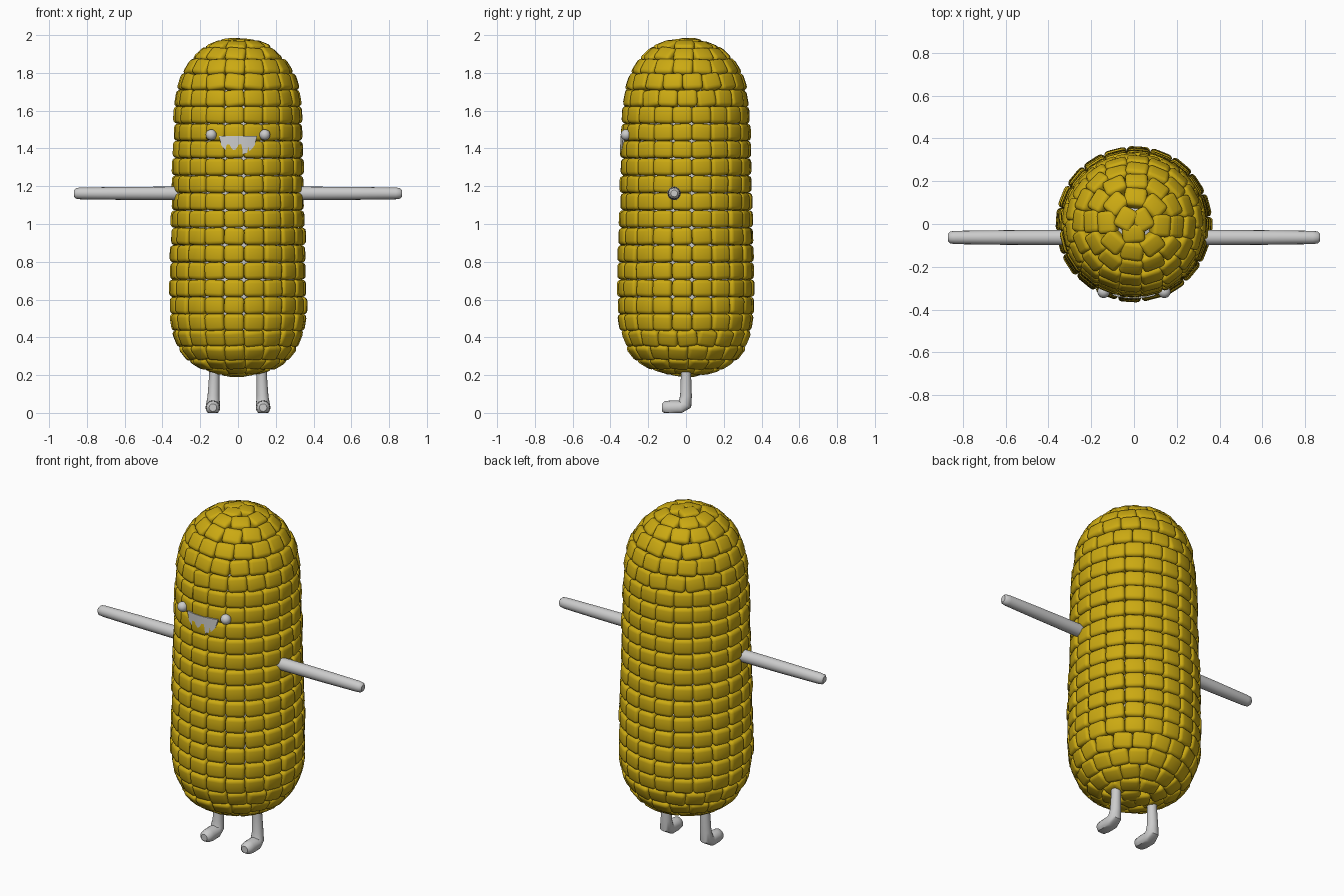
import bpy, bmesh, math, random
from mathutils import Vector, Matrix

if "Cube" in bpy.data.objects:
    bpy.data.objects.remove(bpy.data.objects["Cube"])

random.seed(4)


def material(name, rgb):
    m = bpy.data.materials.new(name)
    m.diffuse_color = (*rgb, 1)
    m.use_nodes = True
    m.node_tree.nodes["Principled BSDF"].inputs["Base Color"].default_value = m.diffuse_color
    return m


YELLOW = material("kernel yellow", (0.60, 0.40, 0.006))
GREY = material("plain grey", (0.60, 0.60, 0.60))


def finish(name, bm, mat, angle=40):
    """Turn a bmesh into a smooth shaded object with sharp edges kept."""
    bmesh.ops.recalc_face_normals(bm, faces=bm.faces)
    me = bpy.data.meshes.new(name)
    bm.to_mesh(me)
    bm.free()
    me.materials.append(mat)
    me.shade_smooth()
    me.set_sharp_from_angle(angle=math.radians(angle))
    ob = bpy.data.objects.new(name, me)
    bpy.context.collection.objects.link(ob)
    return ob


def tube(name, points, radii, mat, n=16):
    """Sweep a round section of changing radius along a path, kept above the floor."""
    bm = bmesh.new()
    pts = [Vector(p) for p in points]
    rings = []
    for i, (p, r) in enumerate(zip(pts, radii)):
        t = (pts[min(i + 1, len(pts) - 1)] - pts[max(i - 1, 0)]).normalized()
        side = Vector((1, 0, 0)) if abs(t.x) < 0.7 else Vector((0, 1, 0))
        up = t.cross(side).normalized()
        ring = []
        for k in range(n):
            a = 2 * math.pi * k / n
            q = p + (side * math.cos(a) + up * math.sin(a)) * r
            q.z = max(q.z, 0)
            ring.append(bm.verts.new(q))
        rings.append(ring)
    for a, b in zip(rings, rings[1:]):
        for k in range(n):
            bm.faces.new((a[k], a[(k + 1) % n], b[(k + 1) % n], b[k]))
    bm.faces.new(rings[0])
    bm.faces.new(rings[-1])
    return finish(name, bm, mat)


# Cob outline (radius, height), walked by arc length
PROFILE = [(0, 0.19), (0.13, 0.21), (0.23, 0.25), (0.30, 0.32), (0.345, 0.42),
           (0.363, 0.53), (0.36, 0.8), (0.35, 1.1), (0.344, 1.4), (0.336, 1.62),
           (0.31, 1.76), (0.26, 1.86), (0.18, 1.94), (0.08, 1.98), (0, 1.985)]
LENGTHS = [math.dist(a, b) for a, b in zip(PROFILE, PROFILE[1:])]
TOTAL = sum(LENGTHS)


def at(s):
    s = min(max(s, 0), TOTAL)
    for a, b, d in zip(PROFILE, PROFILE[1:], LENGTHS):
        if s <= d:
            f = s / d
            return Vector((a[0] + (b[0] - a[0]) * f, a[1] + (b[1] - a[1]) * f))
        s -= d
    return Vector(PROFILE[-1])


def normal(s):
    t = (at(s + 0.05) - at(s - 0.05)).normalized()
    return Vector((t.y, -t.x))


# Inner cob: turned core sitting below the kernels
bm = bmesh.new()
N = 40
rings = []
for i in range(33):
    s = TOTAL * i / 32
    p = at(s) - normal(s) * 0.05
    r = max(p.x, 0.002)
    rings.append([bm.verts.new((r * math.cos(2 * math.pi * k / N),
                                r * math.sin(2 * math.pi * k / N), p.y))
                  for k in range(N)])
for a, b in zip(rings, rings[1:]):
    for k in range(N):
        bm.faces.new((a[k], a[(k + 1) % N], b[(k + 1) % N], b[k]))
bm.faces.new(rings[0])
bm.faces.new(rings[-1])
finish("inner_cob", bm, GREY)

# One kernel: rounded block, x wide, y tall, z outward, narrower at its root
WIDTH, HEIGHT, DEPTH = 0.112, 0.094, 0.085
bm = bmesh.new()
bmesh.ops.create_cube(bm, size=1)
bmesh.ops.scale(bm, vec=(WIDTH, HEIGHT, DEPTH), verts=bm.verts)
for v in bm.verts:
    if v.co.z < 0:
        v.co.x *= 0.8
        v.co.y *= 0.9
bmesh.ops.bevel(bm, geom=bm.edges[:], offset=0.022, segments=3, profile=0.5,
                affect='EDGES')
kernel = bpy.data.meshes.new("kernel")
bm.to_mesh(kernel)
bm.free()

# Kernels: rings all over the cob, lined up in columns on the straight part
bm = bmesh.new()
rows = round(TOTAL / 0.092)
step = TOTAL / rows
for i in range(rows):
    s = (i + 0.5) * step
    p, nrm = at(s), normal(s)
    count = max(3, min(20, round(2 * math.pi * p.x / 0.108)))
    for k in range(count):
        a = -math.pi / 2 - 0.06 + 2 * math.pi * k / count
        out = Vector((math.cos(a), math.sin(a), 0))
        z = (out * nrm.x + Vector((0, 0, nrm.y))).normalized()
        x = Vector((-math.sin(a), math.cos(a), 0))
        y = z.cross(x)
        pos = out * p.x + Vector((0, 0, p.y)) - z * (DEPTH / 2 + random.uniform(-0.004, 0.004))
        m = Matrix((x, y, z)).transposed().to_4x4()
        m.translation = pos
        loose = 0.04 if count == 20 else 0.16
        m = m @ Matrix.Rotation(random.uniform(-loose, loose), 4, 'Z')
        me = kernel.copy()
        me.transform(m)
        bm.from_mesh(me)
        bpy.data.meshes.remove(me)
bpy.data.meshes.remove(kernel)
finish("kernels", bm, YELLOW, 50)

# Arms, legs and eyes on both sides
for side, sx in (("left", 1), ("right", -1)):
    tube(side + "_arm",
         [(sx * x, -0.063, 1.162) for x in (0.2, 0.62, 0.835, 0.858, 0.868)],
         [0.037, 0.034, 0.031, 0.028, 0.018], GREY)
    tube(side + "_leg",
         [(sx * 0.125, 0, 0.42), (sx * 0.126, 0, 0.2), (sx * 0.13, 0, 0.09),
          (sx * 0.132, -0.006, 0.045), (sx * 0.133, -0.03, 0.028),
          (sx * 0.133, -0.085, 0.027), (sx * 0.133, -0.115, 0.028),
          (sx * 0.133, -0.128, 0.028)],
         [0.026, 0.027, 0.031, 0.037, 0.039, 0.038, 0.034, 0.02], GREY)
    bm = bmesh.new()
    bmesh.ops.create_uvsphere(bm, u_segments=16, v_segments=10, radius=0.029)
    bmesh.ops.translate(bm, vec=(sx * 0.142, -0.317, 1.472), verts=bm.verts)
    finish(side + "_eye", bm, GREY)

# Mouth: half-round smile plate wrapped on the cob
bm = bmesh.new()
columns = []
for i in range(17):
    x = -0.1 + 0.2 * i / 16
    y = -math.sqrt(0.348 ** 2 - x * x)
    low = 1.465 - 0.095 * math.sqrt(max(0, 1 - (x / 0.1) ** 2)) - 0.004
    columns.append([bm.verts.new((x, yy, zz)) for yy, zz in
                    ((y, 1.465), (y, low), (y + 0.009, low), (y + 0.009, 1.465))])
for a, b in zip(columns, columns[1:]):
    for k in range(4):
        bm.faces.new((a[k], a[(k + 1) % 4], b[(k + 1) % 4], b[k]))
bm.faces.new(columns[0])
bm.faces.new(columns[-1])
finish("mouth", bm, GREY)
